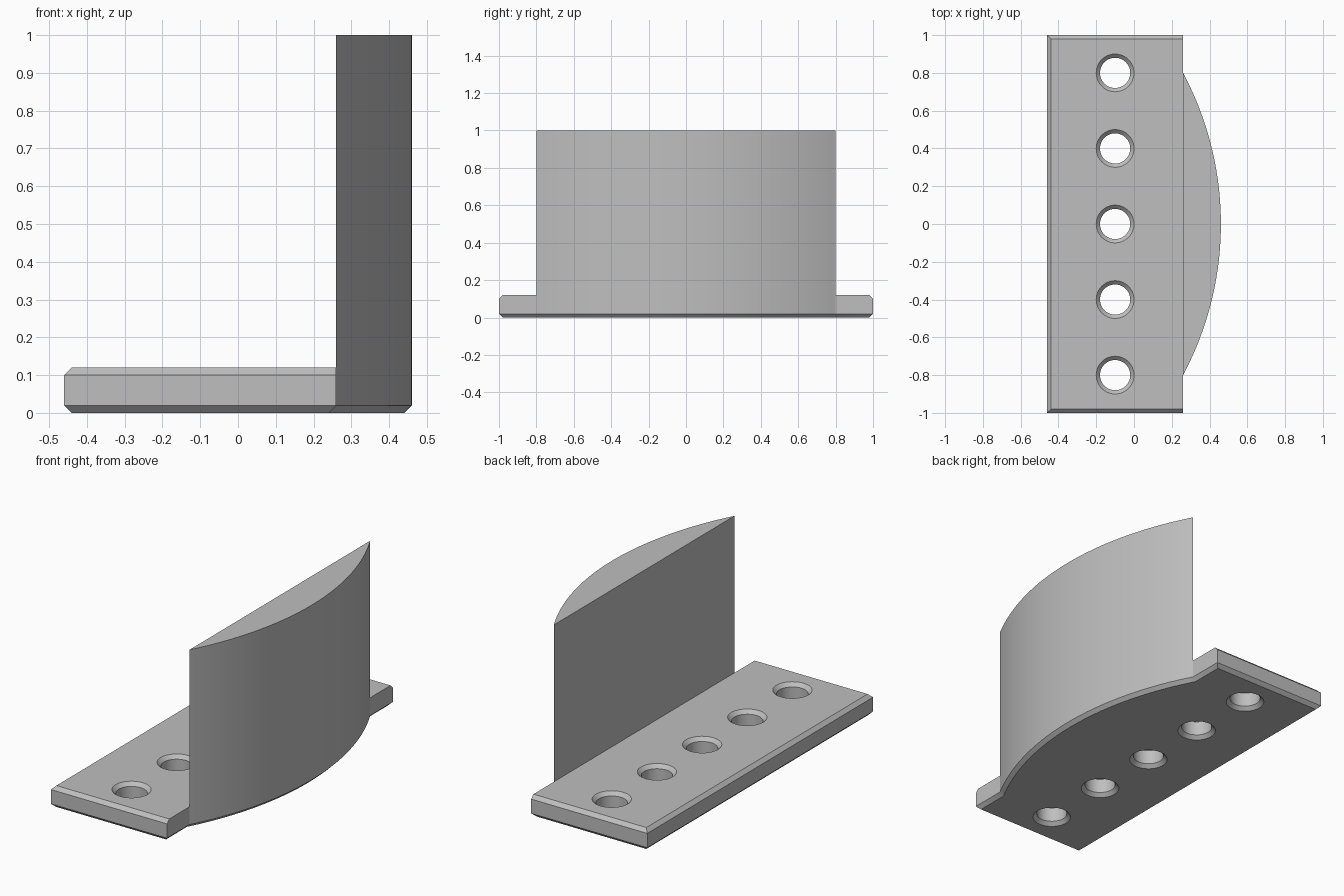
import bpy, bmesh
from math import asin, sin, cos, pi, radians, sqrt

if "Cube" in bpy.data.objects:
    bpy.data.objects.remove(bpy.data.objects["Cube"])

BACK, FRONT, HALF = -0.46, 0.26, 1.0      # plate edges in x, half length in y
CHAMFER, PLATE, TOP = 0.02, 0.12, 1.0
CENTRE, RADIUS, SEGMENTS = -1.24, 1.7, 64  # arc of the curved wall

grey = bpy.data.materials.new("light_grey")
grey.use_nodes = True
colour = (0.52, 0.52, 0.52, 1)
grey.diffuse_color = colour
grey.node_tree.nodes["Principled BSDF"].inputs["Base Color"].default_value = colour


def arc(inset):
    """Curved front, clipped by the straight plate edge."""
    r = RADIUS - inset
    half = asin(sqrt(r * r - (FRONT - inset - CENTRE) ** 2) / r)
    angles = [half * (2 * i / SEGMENTS - 1) for i in range(SEGMENTS + 1)]
    return [(CENTRE + r * cos(a), r * sin(a)) for a in angles]


def outline(inset, front_inset):
    """Anticlockwise plate outline: straight ends, curved middle."""
    x0, x1, y = BACK + inset, FRONT - front_inset, HALF - inset
    return [(x0, y), (x0, -y), (x1, -y)] + arc(front_inset) + [(x1, y)]


def ring(bm, points, z):
    return [bm.verts.new((x, y, z)) for x, y in points]


def bridge(bm, low, high):
    for i in range(len(low)):
        j = (i + 1) % len(low)
        bm.faces.new((low[i], low[j], high[j], high[i]))


def finish(bm, name):
    bmesh.ops.recalc_face_normals(bm, faces=bm.faces)
    mesh = bpy.data.meshes.new(name)
    bm.to_mesh(mesh)
    bm.free()
    obj = bpy.data.objects.new(name, mesh)
    bpy.context.collection.objects.link(obj)
    mesh.materials.append(grey)
    return obj


# Chamfered plate with the curved wall rising from its front edge
bm = bmesh.new()
layers = [ring(bm, outline(CHAMFER, CHAMFER), 0),
          ring(bm, outline(0, 0), CHAMFER),
          ring(bm, outline(0, 0), PLATE - CHAMFER),
          ring(bm, outline(CHAMFER, 0), PLATE)]
for low, high in zip(layers, layers[1:]):
    bridge(bm, low, high)
bm.faces.new(layers[0][::-1])
rim = layers[-1]
wall_foot = rim[3:-1]
bm.faces.new(rim[:3] + [wall_foot[0], wall_foot[-1], rim[-1]])
wall_top = ring(bm, arc(0), TOP)
bridge(bm, wall_foot, wall_top)
bm.faces.new(wall_top)
bracket = finish(bm, "curved_wall_bracket")

# Five holes, countersunk from above and below
bm = bmesh.new()
for n in range(-2, 3):
    rings = []
    for r, z in ((0.11, -0.01), (0.08, CHAMFER), (0.08, PLATE - CHAMFER), (0.11, PLATE + 0.01)):
        circle = [(-0.1 + r * cos(2 * pi * i / 48), 0.4 * n + r * sin(2 * pi * i / 48))
                  for i in range(48)]
        rings.append(ring(bm, circle, z))
    for low, high in zip(rings, rings[1:]):
        bridge(bm, low, high)
    bm.faces.new(rings[0][::-1])
    bm.faces.new(rings[-1])
cutter = finish(bm, "hole_cutter")
cutter.hide_render = True

cut = bracket.modifiers.new("holes", 'BOOLEAN')
cut.operation = 'DIFFERENCE'
cut.solver = 'EXACT'
cut.object = cutter
bpy.context.view_layer.objects.active = bracket
bracket.select_set(True)
bpy.ops.object.modifier_apply(modifier=cut.name)
bpy.data.objects.remove(cutter)

# Smooth curves, crisp chamfers
bpy.ops.object.shade_smooth_by_angle(angle=radians(20))
